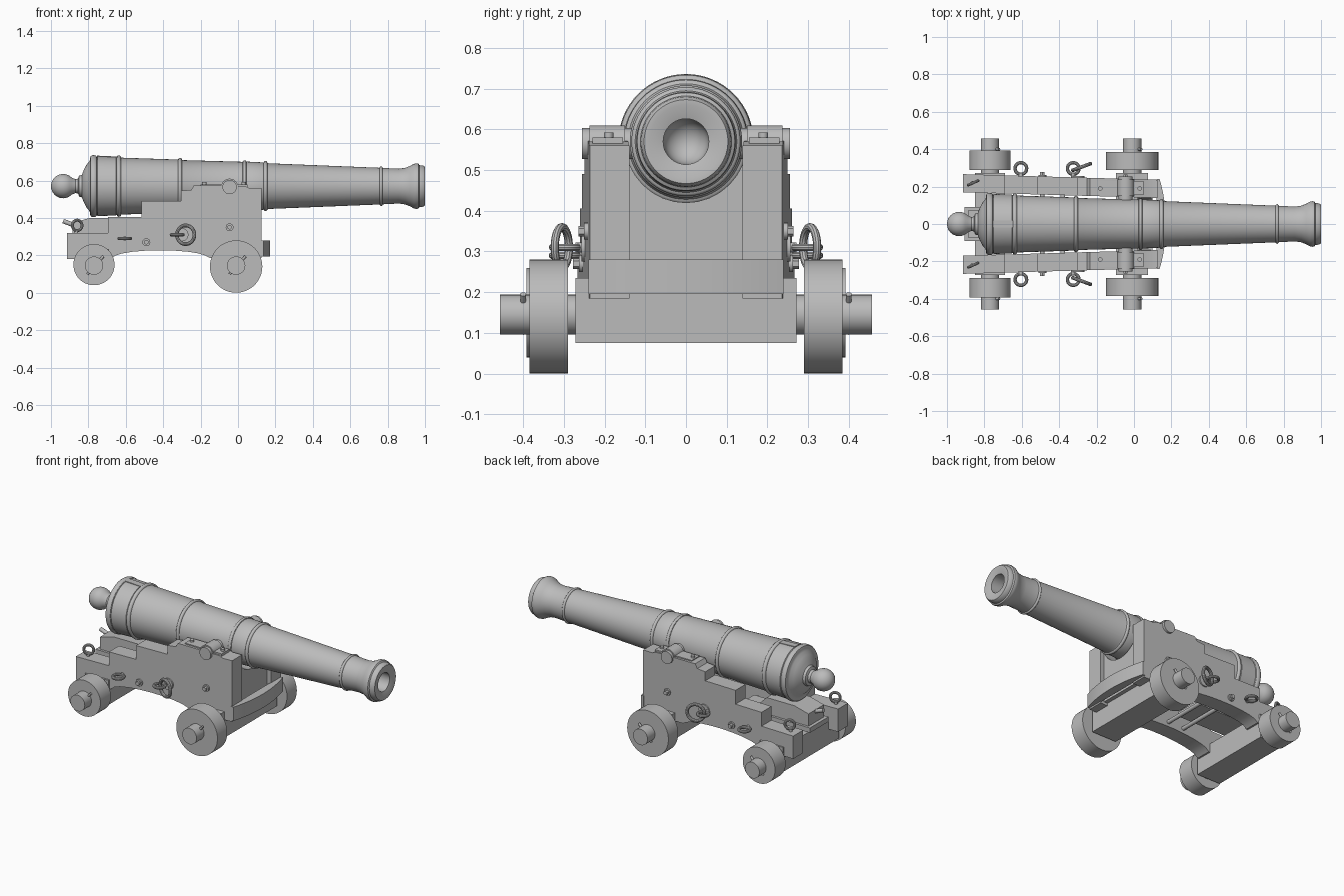
import bpy, bmesh, math
from mathutils import Vector, Matrix

cube = bpy.data.objects.get("Cube")
if cube:
    bpy.data.objects.remove(cube, do_unlink=True)

GREY = bpy.data.materials.new("iron_grey")
GREY.use_nodes = True
GREY.diffuse_color = (0.5, 0.5, 0.5, 1)
GREY.node_tree.nodes["Principled BSDF"].inputs["Base Color"].default_value = (0.5, 0.5, 0.5, 1)


def finish(name, bm, smooth=True):
    bmesh.ops.recalc_face_normals(bm, faces=bm.faces)
    mesh = bpy.data.meshes.new(name)
    bm.to_mesh(mesh)
    bm.free()
    mesh.materials.append(GREY)
    ob = bpy.data.objects.new(name, mesh)
    bpy.context.collection.objects.link(ob)
    if smooth:
        bpy.ops.object.select_all(action='DESELECT')
        ob.select_set(True)
        bpy.context.view_layer.objects.active = ob
        bpy.ops.object.shade_smooth_by_angle(angle=math.radians(32))
    return ob


def box(name, x, y, z):
    bm = bmesh.new()
    bmesh.ops.create_cube(bm, size=1)
    for v in bm.verts:
        v.co = [lo + (c + 0.5) * (hi - lo) for c, (lo, hi) in zip(v.co, (x, y, z))]
    return finish(name, bm, False)


def rod(name, a, b, r, n=32):
    a, b = Vector(a), Vector(b)
    bm = bmesh.new()
    turn = (b - a).to_track_quat('Z', 'Y').to_matrix().to_4x4()
    bmesh.ops.create_cone(bm, cap_ends=True, segments=n, radius1=r, radius2=r,
                          depth=(b - a).length, matrix=Matrix.Translation((a + b) / 2) @ turn)
    return finish(name, bm, n > 8)


def ring(name, centre, normal, R, r, n=32, m=10):
    bm = bmesh.new()
    frame = Matrix.Translation(centre) @ Vector(normal).to_track_quat('Z', 'Y').to_matrix().to_4x4()
    rows = []
    for i in range(n):
        a = math.tau * i / n
        row = []
        for j in range(m):
            b = math.tau * j / m
            d = R + r * math.cos(b)
            row.append(bm.verts.new(frame @ Vector((d * math.cos(a), d * math.sin(a), r * math.sin(b)))))
        rows.append(row)
    for i in range(n):
        for j in range(m):
            p, q, k = rows[i], rows[(i + 1) % n], (j + 1) % m
            bm.faces.new((p[j], q[j], q[k], p[k]))
    return finish(name, bm)


def prism(name, outline, lo, hi, axis='y', shear=0):
    """Extrude an outline: (x, z) along y, (y, z) along x, or (x, y) along z."""
    place = {'y': lambda p, t: (p[0], t + shear * p[0], p[1]),
             'x': lambda p, t: (t, p[0], p[1]),
             'z': lambda p, t: (p[0], p[1], t)}[axis]
    bm = bmesh.new()
    a = [bm.verts.new(place(p, lo)) for p in outline]
    b = [bm.verts.new(place(p, hi)) for p in outline]
    bm.faces.new(a)
    bm.faces.new(b)
    for i in range(len(a)):
        j = (i + 1) % len(a)
        bm.faces.new((a[i], a[j], b[j], b[i]))
    return finish(name, bm)


def lathe(name, profile, z, n=64):
    bm = bmesh.new()
    rows = [[bm.verts.new((x, r * math.cos(math.tau * i / n), z + r * math.sin(math.tau * i / n)))
             for i in range(n)] for x, r in profile]
    for p, q in zip(rows, rows[1:]):
        for i in range(n):
            j = (i + 1) % n
            bm.faces.new((p[i], p[j], q[j], q[i]))
    bmesh.ops.remove_doubles(bm, verts=bm.verts, dist=0.0003)
    return finish(name, bm)


def moulding(x, r, w, h):
    """Rounded raised band on the barrel."""
    return [(x - w * math.cos(math.pi * i / 6), r + h * math.sin(math.pi * i / 6)) for i in range(7)]


# Barrel: knob, breech, tapering reinforces, muzzle swell and bore
AXIS = 0.57
profile = [(-0.935 - 0.065 * math.cos(math.radians(t)), 0.065 * math.sin(math.radians(t)))
           for t in range(0, 136, 15)]
profile += [(-0.87, 0.037), (-0.855, 0.04), (-0.85, 0.056), (-0.835, 0.06), (-0.825, 0.085),
            (-0.81, 0.115), (-0.795, 0.132), (-0.79, 0.145)]
profile += moulding(-0.772, 0.154, 0.018, 0.012) + [(-0.75, 0.16), (-0.652, 0.157)]
profile += moulding(-0.637, 0.153, 0.012, 0.011) + [(-0.62, 0.152)]
profile += moulding(-0.31, 0.142, 0.01, 0.01) + [(-0.295, 0.139)]
profile += moulding(0.035, 0.13, 0.01, 0.008) + [(0.05, 0.131), (0.13, 0.127)]
profile += moulding(0.147, 0.125, 0.01, 0.009) + [(0.165, 0.122)]
profile += moulding(0.765, 0.098, 0.008, 0.008) + [(0.78, 0.097), (0.86, 0.093), (0.895, 0.098),
            (0.92, 0.108), (0.94, 0.119), (0.955, 0.122), (0.965, 0.12), (0.97, 0.112),
            (0.99, 0.11), (1.0, 0.103), (1.0, 0.09), (0.99, 0.056)]
profile += [(0.1 - 0.055 * math.sin(math.radians(t)), 0.055 * math.cos(math.radians(t)))
            for t in range(0, 91, 15)]
lathe("barrel", profile, AXIS)
prism("vent_field", [(-0.755, 0.71), (-0.64, 0.71), (-0.64, 0.728), (-0.755, 0.733)], -0.02, 0.02)
rod("trunnions", (-0.045, -0.255, AXIS - 0.005), (-0.045, 0.255, AXIS - 0.005), 0.038)

# Stepped cheeks with an arched underside, converging toward the front
cheek = [(-0.915, 0.18), (-0.915, 0.32), (-0.695, 0.32), (-0.695, 0.405), (-0.515, 0.405),
         (-0.515, 0.49), (-0.305, 0.49), (-0.305, 0.545), (-0.25, 0.55), (-0.235, 0.575),
         (0.04, 0.57), (0.06, 0.56), (0.125, 0.56), (0.125, 0.185), (-0.15, 0.185)]
cheek += [(-0.415 + 0.255 * math.cos(t * math.pi / 10), 0.185 + 0.042 * math.sin(t * math.pi / 10))
          for t in range(1, 10)] + [(-0.68, 0.18)]
SHEAR = -0.029


def outer(x):
    return 0.241 + SHEAR * x


for side, s in (("left", 1), ("right", -1)):
    prism(side + "_cheek", cheek, s * 0.143, s * 0.24, shear=s * SHEAR)

    # Strap over the trunnion and its pins
    cap = [(-0.045 + 0.045 * math.cos(math.pi * t / 12), 0.567 + 0.043 * math.sin(math.pi * t / 12))
           for t in range(13)]
    prism(side + "_trunnion_cap", cap, s * 0.15, s * 0.237)
    box(side + "_cap_plate", (-0.2, 0.05), sorted((s * 0.155, s * 0.23)), (0.56, 0.58))
    for x in (-0.18, 0.03):
        rod(side + "_cap_pin", (x, s * 0.19, 0.56), (x, s * 0.19, 0.592), 0.012, 12)

    # Wheels, axle ends and linchpins
    for end, x, z, r, y in (("front", -0.01, 0.14, 0.14, 0.385), ("rear", -0.77, 0.15, 0.11, 0.392)):
        rod(f"{end}_{side}_wheel", (x, s * 0.29, z), (x, s * y, z), r, 48)
        rod(f"{end}_{side}_axle_end", (x, s * 0.26, 0.145), (x, s * 0.457, 0.145), 0.049)
        rod(f"{end}_{side}_linchpin", (x - 0.035, s * 0.4, 0.1), (x + 0.05, s * 0.4, 0.195), 0.007, 12)

    # Through-bolt heads
    for x, z in ((-0.49, 0.27), (-0.045, 0.35)):
        y = outer(x)
        rod(side + "_bolt_plate", (x, s * (y - 0.01), z), (x, s * (y + 0.008), z), 0.021, 16)
        rod(side + "_bolt_head", (x, s * y, z), (x, s * (y + 0.022), z), 0.013, 6)

    # Eye bolts and the large breeching ring
    for x, z in ((-0.605, 0.29), (-0.325, 0.31)):
        rod(side + "_eye_shank", (x, s * (outer(x) - 0.02), z), (x, s * 0.272, z), 0.012, 16)
        ring(side + "_eye", (x, s * 0.297, z), (0, 0, 1), 0.031, 0.009)
    rod(side + "_ring_plate", (-0.3, s * 0.235, 0.31), (-0.3, s * 0.257, 0.31), 0.035)
    ring(side + "_breeching_ring", (-0.28, s * 0.305, 0.31), (-0.37, s, 0), 0.05, 0.01)

    # Ring standing on the rear of each cheek
    rod(side + "_rear_shank", (-0.865, s * 0.22, 0.3), (-0.865, s * 0.22, 0.335), 0.01, 12)
    ring(side + "_rear_ring", (-0.86, s * 0.22, 0.36), (-0.45, 1, 0), 0.028, 0.008)

# Axle beams
box("front_axle", (-0.095, 0.075), (-0.272, 0.272), (0.075, 0.235))
box("rear_axle", (-0.85, -0.69), (-0.272, 0.272), (0.085, 0.235))

# Front transom, hollowed below the barrel
hollow = [(0.15 * math.cos(math.pi * t / 16), AXIS - 0.15 * math.sin(math.pi * t / 16)) for t in range(2, 15)]
prism("front_transom", [(-0.145, 0.2), (0.145, 0.2)] + [(0.145, hollow[0][1])] + hollow
      + [(-0.145, hollow[0][1])], 0.02, 0.1, 'x')

# Curved breast piece across the front
curve = [(0.172 - 0.035 * (t / 8) ** 2, 0.24 * t / 8) for t in range(-8, 9)]
prism("breast_piece", curve + [(0.12, 0.24), (0.12, -0.24)], 0.195, 0.28, 'z')

# Stool bed, elevating wedge with handle, and cross bolts
box("stool_bed", (-0.905, -0.4), (-0.09, 0.09), (0.27, 0.3))
prism("elevating_wedge", [(-0.885, 0.3), (-0.885, 0.375), (-0.79, 0.4), (-0.6, 0.4), (-0.5, 0.3)],
      -0.075, 0.075)
rod("wedge_handle", (-0.935, 0, 0.383), (-0.86, 0, 0.355), 0.012, 16)
for x, z in ((-0.49, 0.255), (-0.38, 0.255)):
    rod("cross_bolt", (x, -0.2, z), (x, 0.2, z), 0.012, 16)
